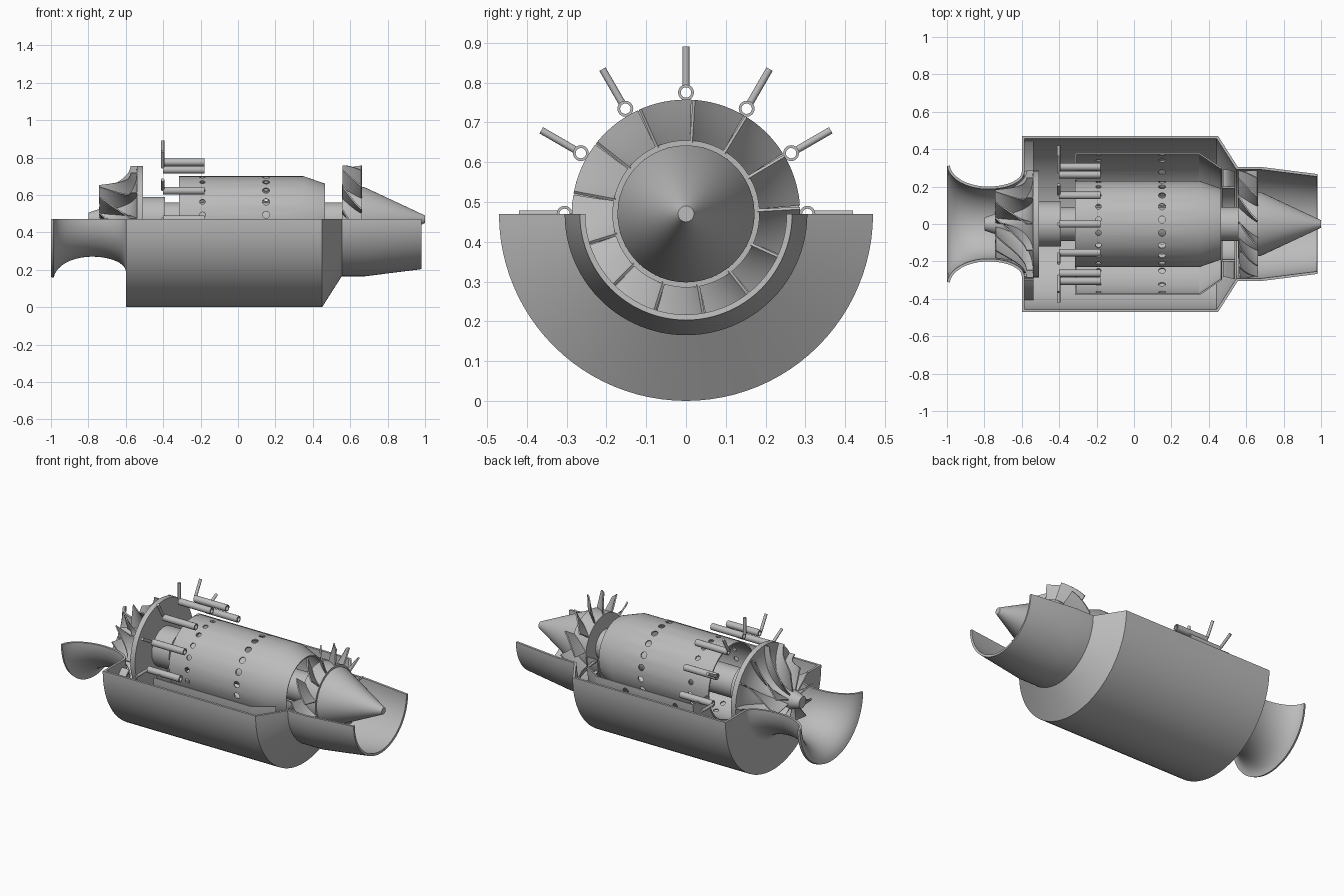
import bpy, bmesh
from math import sin, cos, pi, radians
from mathutils import Vector, Matrix

cube = bpy.data.objects.get("Cube")
if cube:
    bpy.data.objects.remove(cube, do_unlink=True)

AXIS = 0.47                      # height of the engine axis, which runs along x
LOWER = (pi / 2, 3 * pi / 2)     # cut-away half
FULL = (0, 2 * pi)

metal = bpy.data.materials.new("grey_metal")
metal.use_nodes = True
metal.diffuse_color = (0.5, 0.5, 0.5, 1)
metal.node_tree.nodes["Principled BSDF"].inputs["Base Color"].default_value = (0.5, 0.5, 0.5, 1)


def polar(x, r, a):
    """Point at radius r and angle a (0 is up, turning to +y) about the axis."""
    return Vector((x, r * sin(a), AXIS + r * cos(a)))


def select_only(ob):
    bpy.ops.object.select_all(action='DESELECT')
    ob.select_set(True)
    bpy.context.view_layer.objects.active = ob


def finish(name, bm, solid=0, cutter=None):
    """Turn a bmesh into a shaded object with its modifiers applied."""
    bmesh.ops.recalc_face_normals(bm, faces=bm.faces)
    mesh = bpy.data.meshes.new(name)
    bm.to_mesh(mesh)
    bm.free()
    ob = bpy.data.objects.new(name, mesh)
    bpy.context.collection.objects.link(ob)
    mesh.materials.append(metal)
    select_only(ob)
    if solid:
        mod = ob.modifiers.new("thickness", 'SOLIDIFY')
        mod.thickness, mod.offset = solid, 0
        bpy.ops.object.modifier_apply(modifier=mod.name)
    if cutter:
        mod = ob.modifiers.new("holes", 'BOOLEAN')
        mod.object, mod.operation, mod.solver = cutter, 'DIFFERENCE', 'EXACT'
        bpy.ops.object.modifier_apply(modifier=mod.name)
    bpy.ops.object.shade_smooth_by_angle(angle=radians(30))
    return ob


def spin(bm, loop, span=FULL, steps=96, shift=Vector()):
    """Revolve a closed (x, r) loop about the axis, capping a partial turn."""
    full = span == FULL
    angles = [span[0] + (span[1] - span[0]) * i / steps for i in range(steps + (not full))]
    rings = [[bm.verts.new(polar(x, r, a) + shift) for x, r in loop] for a in angles]
    n = len(loop)
    for i in range(steps):
        a, b = rings[i], rings[(i + 1) % len(rings)]
        for j in range(n):
            k = (j + 1) % n
            bm.faces.new((a[j], a[k], b[k], b[j]))
    if not full:
        bm.faces.new(rings[0])
        bm.faces.new(rings[-1][::-1])
    bmesh.ops.remove_doubles(bm, verts=bm.verts, dist=0.00001)


def lathe(name, loop, span=FULL, cutter=None):
    bm = bmesh.new()
    spin(bm, loop, span, 96 if span == FULL else 48)
    return finish(name, bm, cutter=cutter)


def thicken(path, t):
    """Closed outline of a wall of thickness t along an (x, r) path."""
    pts = [Vector(p) for p in path]
    dirs = [(b - a).normalized() for a, b in zip(pts, pts[1:])]
    normals = [Vector((-d.y, d.x)) for d in dirs]
    sides = []
    for i, p in enumerate(pts):
        a, b = normals[max(i - 1, 0)], normals[min(i, len(normals) - 1)]
        off = (a + b) / (1 + a.dot(b)) * t / 2
        sides.append((p + off, p - off))
    return [s[0] for s in sides] + [s[1] for s in reversed(sides)]


def blades(name, surface, angles, thickness, nu=10, nv=4):
    """Blades from surface(u, v) -> (x, r, angle), repeated about the axis."""
    bm = bmesh.new()
    for base in angles:
        grid = []
        for i in range(nu + 1):
            row = []
            for j in range(nv + 1):
                x, r, a = surface(i / nu, j / nv)
                row.append(bm.verts.new(polar(x, r, a + base)))
            grid.append(row)
        for a, b in zip(grid, grid[1:]):
            for j in range(nv):
                bm.faces.new((a[j], a[j + 1], b[j + 1], b[j]))
    return finish(name, bm, solid=thickness)


def around(count, start=0.0, turn=2 * pi):
    return [start + turn * i / count for i in range(count)]


def rod(bm, start, end, radius):
    d = end - start
    m = Matrix.Translation((start + end) / 2) @ d.to_track_quat('Z', 'Y').to_matrix().to_4x4()
    bmesh.ops.create_cone(bm, cap_ends=True, segments=16, radius1=radius,
                          radius2=radius, depth=d.length, matrix=m)


# Outer casing: bell inlet, front wall, body, shoulder and nozzle, lower half
mouth = [(-0.78 - 0.213 * sin(a), 0.193 + 0.13 * (1 - cos(a)))
         for a in [radians(85 - 8.5 * i) for i in range(11)]]
throat = [(-0.78 + 0.187 * sin(a), 0.193 + 0.085 * (1 - cos(a)))
          for a in [radians(9 * i) for i in range(1, 11)]]
body = [(-0.593, 0.463), (0.446, 0.463), (0.551, 0.298), (0.68, 0.298), (0.98, 0.26)]
lathe("outer_casing", thicken(mouth + throat + body, 0.014), LOWER)


# Compressor wheel
def hub(u):
    a = u * pi / 2
    return -0.74 + 0.2 * sin(a), 0.055 + 0.23 * (1 - cos(a))


def impeller(u, v):
    a = u * pi / 2
    hx, hr = hub(u)
    sx, sr = -0.74 + 0.165 * sin(a), 0.185 + 0.1 * (1 - cos(a))
    return hx + (sx - hx) * v, hr + (sr - hr) * v, radians(40) * (1 - u) ** 2


lathe("compressor_hub", [(-0.8, 0), (-0.8, 0.035)] + [hub(i / 12) for i in range(13)]
      + [(-0.508, 0.285), (-0.508, 0)])
blades("compressor_blades", impeller, around(12), 0.007)

# Diffuser vanes behind the front wall
blades("diffuser_vanes", lambda u, v: (-0.586 + 0.05 * v, 0.3 + 0.145 * u, -radians(18) * u),
       [LOWER[0] + radians(22 + 15 * i) for i in range(11)], 0.012)

# Shaft and its front bearing housing
lathe("bearing_housing", [(-0.508, 0), (-0.508, 0.12), (-0.39, 0.12), (-0.39, 0)])
lathe("shaft", [(-0.4, 0), (-0.4, 0.09), (0.57, 0.09), (0.57, 0)])

# Combustor: full inner liner, half outer liner, with two rows of holes
bm = bmesh.new()
for x, radius in ((-0.19, 0.015), (0.15, 0.019)):
    for a in around(20, radians(6)):
        rod(bm, polar(x, 0.16, a), polar(x, 0.44, a), radius)
holes = finish("hole_cutter", bm)
holes.hide_render = True
lathe("inner_liner", thicken([(-0.315, 0.226), (0.35, 0.226), (0.465, 0.186)], 0.008),
      cutter=holes)
lathe("outer_liner", thicken([(-0.311, 0.232), (-0.311, 0.376), (0.35, 0.376), (0.468, 0.296)],
                             0.008), LOWER, cutter=holes)
bpy.data.objects.remove(holes, do_unlink=True)

# Fuel vaporiser tubes and their radial feed pipes
bm = bmesh.new()
for a in around(12):
    offset = polar(0, 0.305, a) - Vector((0, 0, AXIS))
    spin(bm, [(-0.4, 0.013), (-0.4, 0.02), (-0.18, 0.02), (-0.18, 0.013)], steps=20, shift=offset)
finish("fuel_tubes", bm)
bm = bmesh.new()
for a in around(12):
    rod(bm, polar(-0.403, 0.318, a), polar(-0.403, 0.42, a), 0.009)
finish("feed_pipes", bm)

# Turbine guide vanes on a half ring
lathe("guide_ring", thicken([(0.47, 0.195), (0.54, 0.195)], 0.01), LOWER)
blades("guide_vanes", lambda u, v: (0.475 + 0.063 * u, 0.197 + 0.096 * v, radians(16) * u * u),
       [LOWER[0] + radians(4 + 20 * i) for i in range(9)], 0.007)

# Turbine wheel and tail cone
lathe("turbine_disc", [(0.557, 0), (0.557, 0.185), (0.66, 0.185), (0.66, 0)])
blades("turbine_blades", lambda u, v: (0.562 + 0.098 * u, 0.18 + 0.107 * v,
                                       radians(26) * (0.5 - u) - radians(9) * (u - u * u)),
       around(13, radians(17)), 0.008)
lathe("tail_cone", [(0.65, 0), (0.65, 0.172), (0.675, 0.172), (1.0, 0.02), (1.0, 0)])
